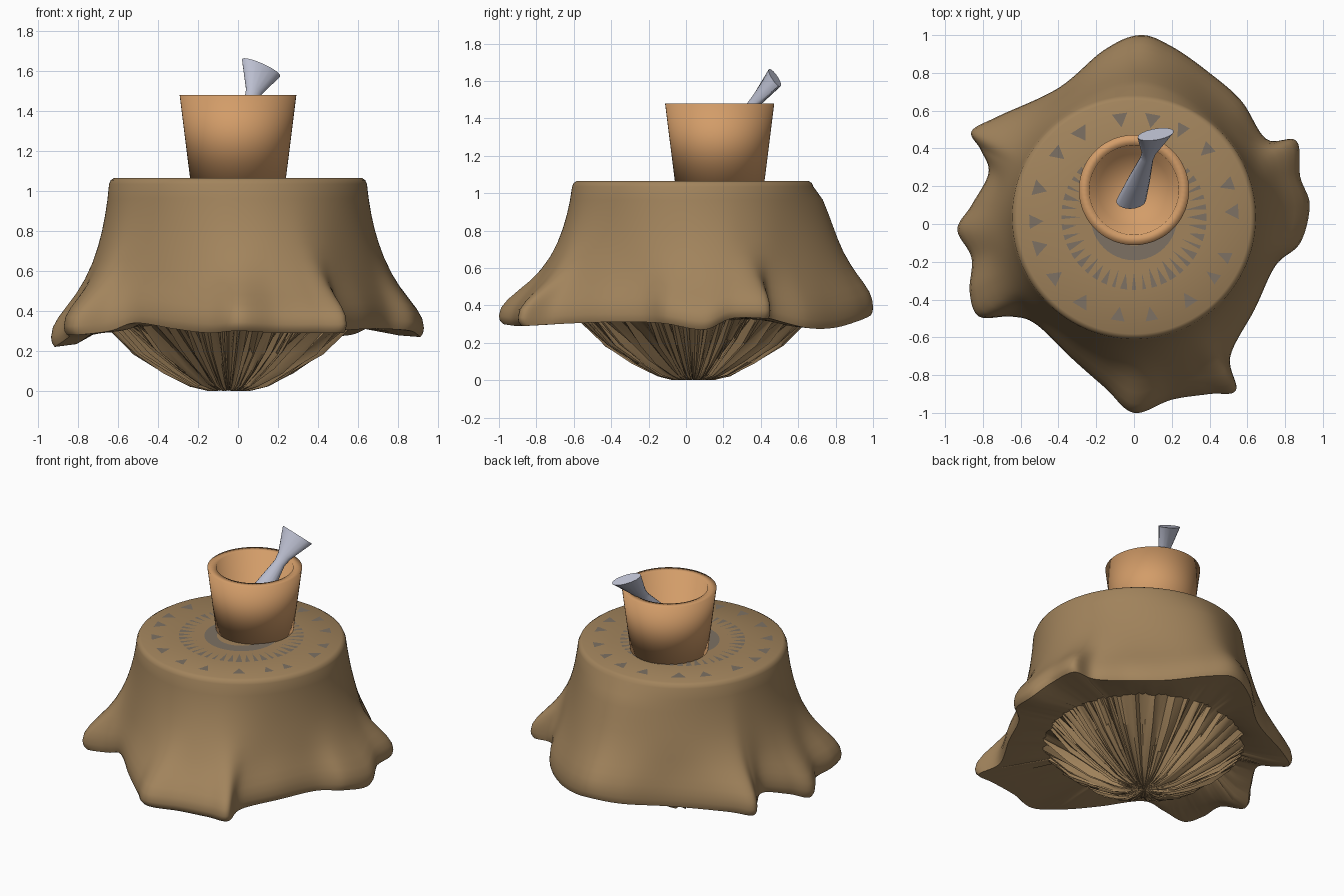
import bpy, bmesh, math, random
from mathutils import Vector

if "Cube" in bpy.data.objects:
    bpy.data.objects.remove(bpy.data.objects["Cube"])
random.seed(4)


def material(name, rgb):
    m = bpy.data.materials.new(name)
    m.diffuse_color = (*rgb, 1)
    m.use_nodes = True
    m.node_tree.nodes["Principled BSDF"].inputs["Base Color"].default_value = m.diffuse_color
    return m


BARK = material("bark brown", (0.36, 0.23, 0.108))
GREY = material("ring grey brown", (0.205, 0.165, 0.125))
CLAY = material("terracotta", (0.65, 0.335, 0.14))
STEEL = material("steel grey", (0.50, 0.52, 0.63))


def make(name, verts, faces, mat, angle=None):
    me = bpy.data.meshes.new(name)
    me.from_pydata([tuple(v) for v in verts], [], faces)
    bm = bmesh.new()
    bm.from_mesh(me)
    bmesh.ops.recalc_face_normals(bm, faces=bm.faces)
    bm.to_mesh(me)
    bm.free()
    me.materials.append(mat)
    ob = bpy.data.objects.new(name, me)
    bpy.context.collection.objects.link(ob)
    if angle:
        bpy.context.view_layer.objects.active = ob
        ob.select_set(True)
        bpy.ops.object.shade_smooth_by_angle(angle=math.radians(angle))
        ob.select_set(False)
    return ob


def skin(rings):
    """Quads between equal rings, with a fan at both ends."""
    n = len(rings[0])
    v = [p for r in rings for p in r]
    f = [(k*n+i, k*n+(i+1) % n, (k+1)*n+(i+1) % n, (k+1)*n+i)
         for k in range(len(rings)-1) for i in range(n)]
    for k in (0, len(rings)-1):
        v.append(sum((Vector(p) for p in rings[k]), Vector())/n)
        f += [(k*n+i, k*n+(i+1) % n, len(v)-1) for i in range(n)]
    return v, f


def circle(c, r, z, n):
    return [Vector((c[0]+r*math.cos(2*math.pi*i/n), c[1]+r*math.sin(2*math.pi*i/n), z)) for i in range(n)]


# Root outline, seen from above: x, y, height of lower lip
OUTLINE = [(.03, 1, .35), (.2, .94, .32), (.4, .8, .28), (.57, .65, .28), (.7, .45, .33), (.86, .44, .33),
           (.88, .25, .33), (.93, .1, .27), (.88, -.1, .3), (.75, -.22, .31), (.64, -.45, .31),
           (.51, -.7, .30), (.54, -.88, .29), (.4, -.9, .29), (.2, -.93, .29), (0, -1, .30),
           (-.15, -.87, .29), (-.32, -.72, .31), (-.52, -.53, .34), (-.65, -.49, .30), (-.82, -.49, .28),
           (-.87, -.36, .28), (-.86, -.18, .27), (-.935, -.03, .22), (-.86, .1, .27), (-.77, .27, .32),
           (-.81, .39, .29), (-.86, .49, .27), (-.72, .57, .29), (-.4, .72, .3), (-.16, .92, .33)]
C = Vector((0, 0.036, 0))


def spline(pts, steps):
    out, n = [], len(pts)
    for i in range(n):
        a, b, c, d = (Vector(pts[(i+k) % n]) for k in (-1, 0, 1, 2))
        for s in range(steps):
            t = s/steps
            out.append(0.5*(2*b+(c-a)*t+(2*a-5*b+4*c-d)*t*t+(3*b-a-3*c+d)*t**3))
    return out


# Stump: flared sides (roots fade out upwards), flat cut, jagged root ball underneath
base = spline(OUTLINE, 8)
n = len(base)
soft = [sum((base[(i+k) % n] for k in range(-11, 12)), Vector())/23 for i in range(n)]
dirs = [Vector((p.x-C.x, p.y-C.y, 0)).normalized() for p in base]
soft_dirs = [Vector((p.x-C.x, p.y-C.y, 0)).normalized() for p in soft]
rings = [[C+d*r+Vector((0, 0, z)) for d in soft_dirs] for r, z in ((.3, 1.066), (.618, 1.066), (.636, 1.055))]
FLARE = [(1, 0), (.9, .035), (.8, .085), (.7, .15), (.6, .235), (.5, .34), (.4, .47), (.32, .6), (.25, .74),
         (.18, .88), (.12, .97), (.06, 1), (.025, .985), (0, .94)]
for t, w in FLARE:
    ring = []
    u = min(1, max(0, (t-.15)/.45))
    u = u*u*(3-2*u)
    for p, s, d in zip(base, soft, soft_dirs):
        q = p.lerp(s, u)
        k = w**(1-.5*max(0, d.y)**3)            # fuller at the back
        z = q.z+(1.035-q.z)*t
        q = (C+d*0.645).lerp(Vector((q.x, q.y, 0)), k)
        q.z = z
        ring.append(q)
    rings.append(ring)
rings.append([p.lerp(Vector((0, .04, .34)), .12) for p in rings[-1]])
jag = [random.uniform(-1, 1) for _ in dirs]
for r, z, a in ((.61, .325, .004), (.47, .215, .035), (.32, .115, .03), (.19, .035, .015), (.1, .003, .003)):
    rings.append([Vector((-.045, .04, 0))+d*(r+random.uniform(-.015, .015))
                  + Vector((0, 0, z+j*a)) for d, j in zip(dirs, jag)])
make("stump", *skin(rings), BARK, 35)

# Grey flecks and growth ring on the cut
v, f = [], []


def fleck(ang, r_tip, r_base, half):
    k = len(v)
    for a, r in ((ang, r_tip), (ang-half, r_base), (ang+half, r_base)):
        v.append((C.x+r*math.cos(a), C.y+r*math.sin(a), 1.0695))
    f.append((k, k+1, k+2))


for i in range(18):
    fleck(i*math.tau/18+random.uniform(-.06, .06), .48, .555, random.uniform(.05, .085))
for i in range(44):
    fleck(i*math.tau/44, random.uniform(.27, .31), .385, random.uniform(.02, .055))
make("cut_flecks", v, f, GREY)
inner, outer = circle(C, .15, 1.0695, 48), circle(C, .228, 1.0695, 48)
make("growth_ring", inner+outer, [(i, (i+1) % 48, 48+(i+1) % 48, 48+i) for i in range(48)], GREY)

# Pot with hollow inside, softly shaded all over
PROFILE = [(.24, 1.066), (.292, 1.48), (.237, 1.48), (.19, 1.11)]
make("pot", *skin([circle((0, .18), r, z, 64) for r, z in PROFILE]), CLAY, 180)

# Flared tool leaning in the pot
low, top = Vector((-.015, .125, 1.18)), Vector((.115, .475, 1.617))
axis = (top-low).normalized()
major = Vector((.19, .03, -.10))
major = (major-axis*major.dot(axis)).normalized()
minor = axis.cross(major)
rings = []
for t, a, b in ((0, .085, .055), (.3, .065, .045), (.64, .036, .03), (.73, .043, .03), (1, .107, .036)):
    c = low.lerp(top, t)
    rings.append([c+major*a*math.cos(math.tau*i/16)+minor*b*math.sin(math.tau*i/16) for i in range(16)])
make("tool", *skin(rings), STEEL, 35)
